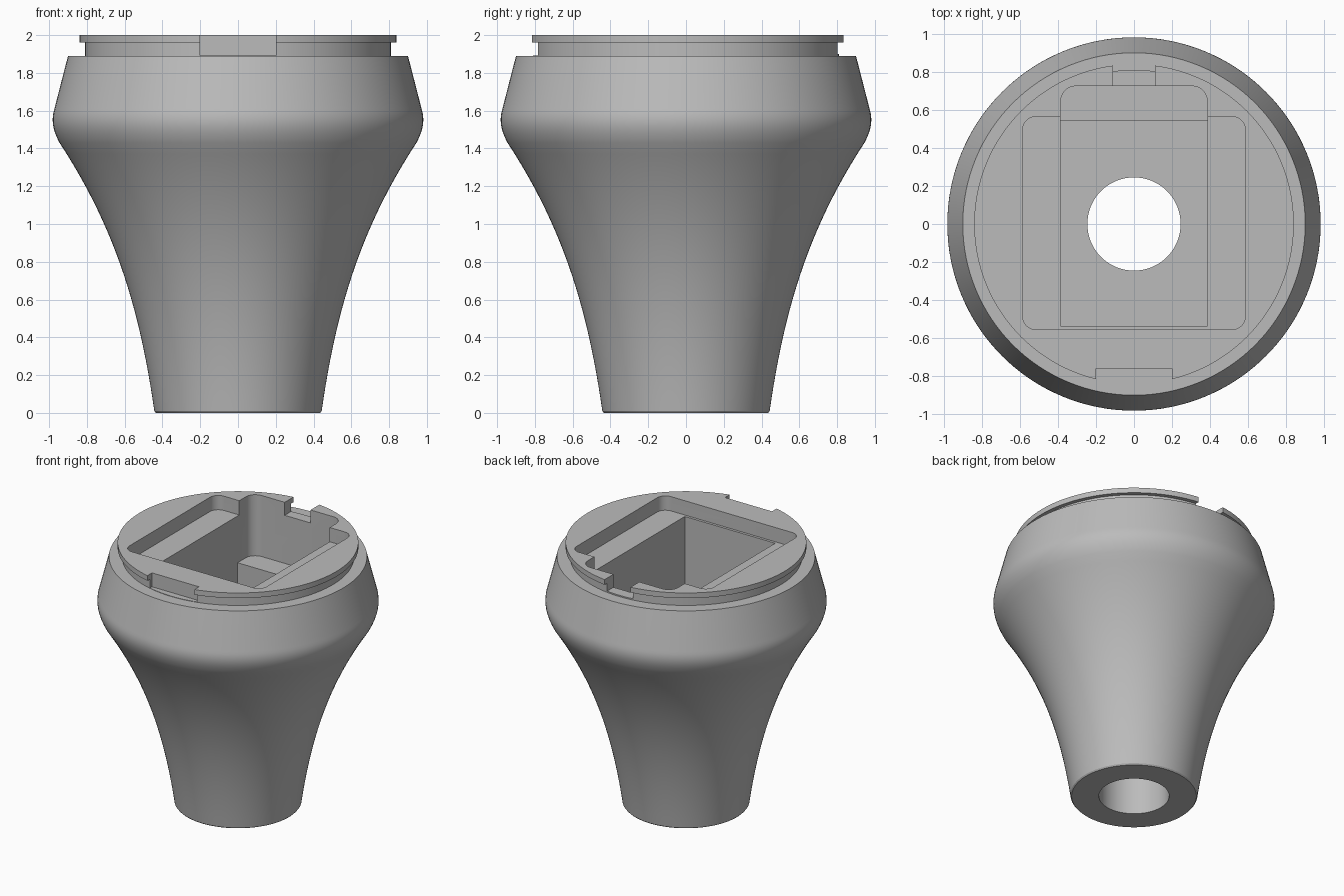
import bpy, bmesh, math
from mathutils import Vector
from mathutils.geometry import interpolate_bezier

if "Cube" in bpy.data.objects:
    bpy.data.objects.remove(bpy.data.objects["Cube"], do_unlink=True)

grey = bpy.data.materials.new("plain grey")
grey.use_nodes = True
color = (0.5, 0.5, 0.5, 1)
grey.diffuse_color = color
grey.node_tree.nodes["Principled BSDF"].inputs["Base Color"].default_value = color


def make_object(name, bm):
    bmesh.ops.recalc_face_normals(bm, faces=bm.faces)
    mesh = bpy.data.meshes.new(name)
    bm.to_mesh(mesh)
    bm.free()
    mesh.materials.append(grey)
    obj = bpy.data.objects.new(name, mesh)
    bpy.context.collection.objects.link(obj)
    return obj


def bezier(points, count):
    return [tuple(p)[:2] for p in interpolate_bezier(*[Vector((r, z, 0)) for r, z in points], count)]


def revolve(name, profile, segments=128):
    bm = bmesh.new()
    rings = []
    for i in range(segments):
        a = math.tau * i / segments
        rings.append([bm.verts.new((r * math.cos(a), r * math.sin(a), z)) for r, z in profile])
    n = len(profile)
    for i in range(segments):
        a, b = rings[i], rings[(i + 1) % segments]
        for j in range(n):
            k = (j + 1) % n
            bm.faces.new((a[j], b[j], b[k], a[k]))
    return make_object(name, bm)


def rounded_block(name, x, y0, y1, z0, radius=0, z1=2.1):
    # Block from -x to x with rounded vertical edges
    outline = []
    corners = [(x, y1, 0), (-x, y1, 1), (-x, y0, 2), (x, y0, 3)]
    for cx, cy, quarter in corners:
        ox = cx - math.copysign(radius, cx)
        oy = cy - radius if cy == y1 else cy + radius
        steps = 8 if radius else 0
        for s in range(steps + 1):
            a = math.pi / 2 * (quarter + s / max(steps, 1))
            outline.append((ox + radius * math.cos(a), oy + radius * math.sin(a)))
    bm = bmesh.new()
    face = bm.faces.new([bm.verts.new((px, py, z0)) for px, py in outline])
    top = bmesh.ops.extrude_face_region(bm, geom=[face])["geom"]
    verts = [v for v in top if isinstance(v, bmesh.types.BMVert)]
    bmesh.ops.translate(bm, verts=verts, vec=(0, 0, z1 - z0))
    obj = make_object(name, bm)
    obj.hide_render = True
    return obj


# Flared body with a rounded shoulder, grooved neck, lip and central bore
flare = bezier([(0.443, 0.01), (0.52, 0.55), (0.65, 0.98), (0.945, 1.43)], 24)
shoulder = bezier([(0.945, 1.43), (0.982, 1.50), (0.99, 1.55), (0.972, 1.61)], 10)
neck = [(0.90, 1.89), (0.81, 1.89), (0.81, 1.96), (0.84, 1.96), (0.84, 2.0)]
bore = [(0.245, 2.0), (0.245, 0)]
body = revolve("knob_body", [(0.435, 0)] + flare + shoulder[1:] + neck + bore)

# Pockets in the top and notches through the lip
cutters = [
    rounded_block("shallow_pocket", 0.585, -0.555, 0.565, 1.89, 0.07),
    rounded_block("deep_pocket", 0.385, -0.535, 0.545, 1.15),
    rounded_block("back_recess", 0.385, 0, 0.725, 1.53, 0.08),
    rounded_block("back_notch", 0.11, 0.65, 0.95, 1.9),
    rounded_block("front_notch", 0.2, -0.95, -0.76, 1.893),
]
bpy.context.view_layer.objects.active = body
for cutter in cutters:
    mod = body.modifiers.new(cutter.name, "BOOLEAN")
    mod.operation = "DIFFERENCE"
    mod.solver = "EXACT"
    mod.object = cutter
    bpy.ops.object.modifier_apply(modifier=mod.name)
    bpy.data.objects.remove(cutter, do_unlink=True)

bpy.ops.object.select_all(action="DESELECT")
body.select_set(True)
bpy.ops.object.shade_smooth_by_angle(angle=math.radians(30))
